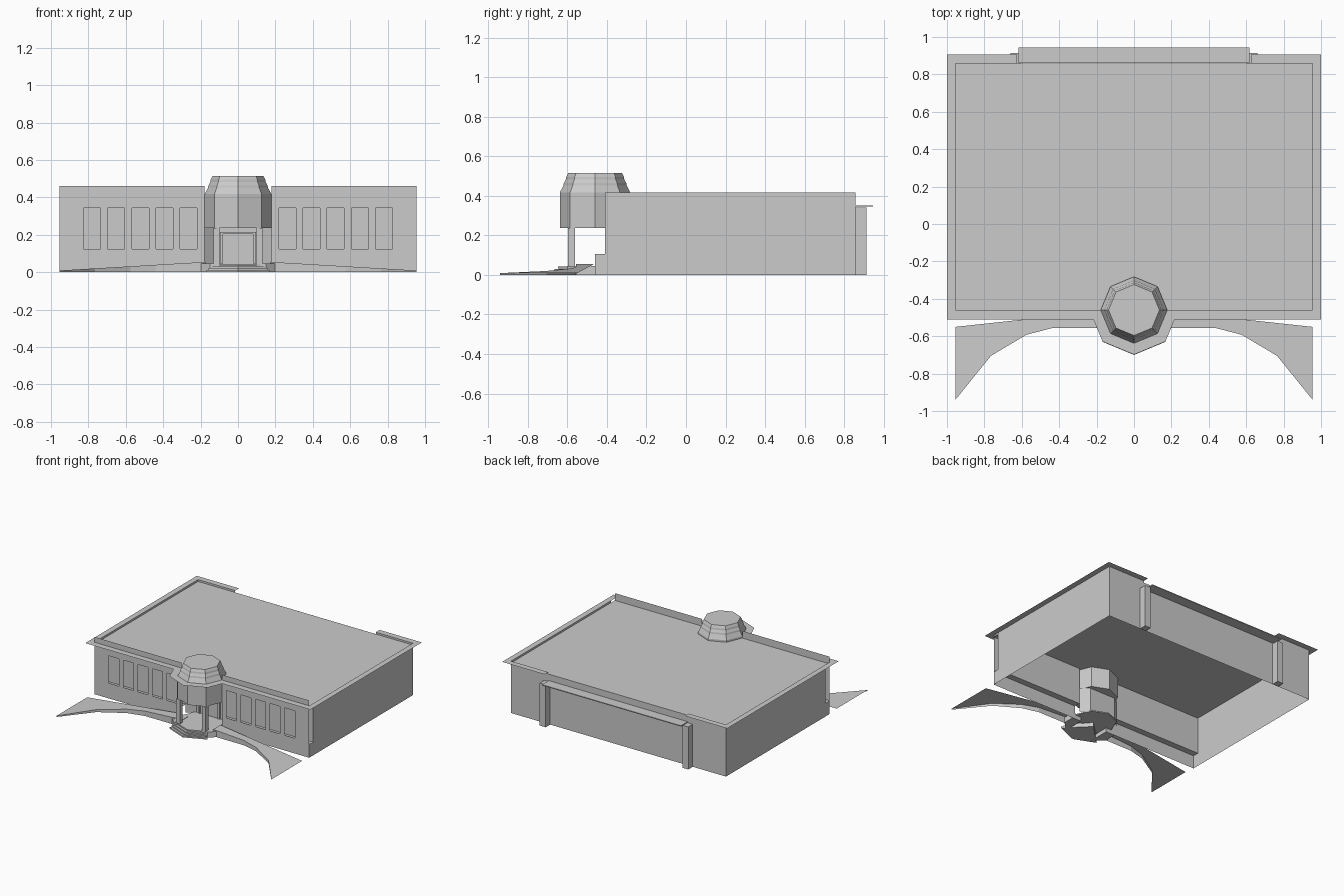
import bpy, bmesh
from math import cos, sin, pi

if "Cube" in bpy.data.objects:
    bpy.data.objects.remove(bpy.data.objects["Cube"])

CY = -0.46          # centre of the octagonal porch, also the front wall plane
WX, BACK = 0.955, 0.857
EAVE, ROOF, TOP = 0.417, 0.402, 0.46


def mesh(name, polys):
    """Object from a list of polygons, each a list of points."""
    bm = bmesh.new()
    for p in polys:
        bm.faces.new([bm.verts.new(v) for v in p])
    bmesh.ops.remove_doubles(bm, verts=bm.verts, dist=1e-5)
    me = bpy.data.meshes.new(name)
    bm.to_mesh(me)
    bm.free()
    ob = bpy.data.objects.new(name, me)
    bpy.context.collection.objects.link(ob)
    return ob


def flat(x0, x1, y0, y1, z):
    return [(x0, y0, z), (x1, y0, z), (x1, y1, z), (x0, y1, z)]


def wall(a, b, z0, z1):
    return [(*a, z0), (*b, z0), (*b, z1), (*a, z1)]


def flip(polys):
    """Polygons plus their mirror images in x."""
    return polys + [[(-x, y, z) for x, y, z in reversed(p)] for p in polys]


def prism(pts, z0, z1):
    """Solid from a counter-clockwise plan outline."""
    sides = [wall(pts[i - 1], pts[i], z0, z1) for i in range(len(pts))]
    return sides + [[(*p, z1) for p in pts], [(*p, z0) for p in reversed(pts)]]


def box(x0, x1, y0, y1, z0, z1):
    return prism([(x0, y0), (x1, y0), (x1, y1), (x0, y1)], z0, z1)


def octa(r, first=0, last=8):
    """Octagon corners about the porch centre, corner 0 pointing to +x."""
    return [(r * cos(i * pi / 4), CY + r * sin(i * pi / 4)) for i in range(first, last)]


# front wall with open windows, rising into the parapet
xs = [0.178]
for i in range(5):
    xs += [0.218 + i * 0.1295, 0.309 + i * 0.1295]
xs.append(WX)
zs = [0, 0.123, 0.342, TOP]
front = []
for i in range(len(xs) - 1):
    for j in range(3):
        if not (i % 2 and j == 1):
            front.append(wall((xs[i], CY), (xs[i + 1], CY), zs[j], zs[j + 1]))
mesh("front_wall", flip(front))

# inner layer behind the windows with its sill
IY, SILL = -0.41, 0.106
mesh("window_backing", flip([wall((0.178, IY), (WX, IY), SILL, ROOF),
                             flat(0.178, WX, CY, IY, SILL)]))

# side and back walls, with the open slot at each front corner
mesh("side_walls", flip([wall((WX, CY), (WX, IY), 0, SILL),
                         wall((WX, IY), (WX, BACK), 0, SILL),
                         wall((WX, IY), (WX, BACK), SILL, EAVE)]))
mesh("back_wall", [wall((WX, BACK), (-WX, BACK), 0, ROOF)]
     + flip([wall((WX, BACK), (0.625, BACK), ROOF, EAVE)]))

# sunken roof and the thin eave around it
mesh("roof", [flat(-WX, WX, CY, BACK, ROOF)])
mesh("eave", flip([flat(WX, 1, CY, BACK, EAVE),
                   flat(0.178, 1, -0.51, CY, EAVE),
                   flat(0.625, 1, BACK, 0.905, EAVE)]))
inner, outer = octa(0.178, 4, 9), octa(0.238, 4, 9)
mesh("porch_eave", [[(*inner[i], EAVE), (*outer[i], EAVE), (*outer[i + 1], EAVE),
                     (*inner[i + 1], EAVE)] for i in range(4)])

# back canopy on two piers
mesh("back_canopy", box(-0.617, 0.617, 0.86, 0.945, 0.345, 0.352))
mesh("back_piers", flip(box(0.607, 0.66, BACK, 0.914, 0, 0.342)))

# octagonal drum and its stepped cap
mesh("porch_drum", prism(octa(0.178), 0.237, EAVE))
prof = [(0.178, EAVE), (0.16, 0.452), (0.158, 0.464), (0.148, 0.482),
        (0.146, 0.495), (0.136, 0.515)]
cap = []
for (r0, z0), (r1, z1) in zip(prof, prof[1:]):
    a, b = octa(r0), octa(r1)
    cap += [[(*a[i - 1], z0), (*a[i], z0), (*b[i], z1), (*b[i - 1], z1)] for i in range(8)]
cap.append([(*p, 0.515) for p in octa(prof[-1][0])])
mesh("porch_cap", cap)

# entrance: columns, recess walls, door and floor
mesh("porch_columns", flip(box(0.098, 0.132, -0.598, -0.562, 0.03, 0.237)))
mesh("entrance_recess", flip([wall((0.178, IY), (0.115, -0.36), 0.04, 0.237)])
     + [wall((-0.115, -0.36), (0.115, -0.36), 0.04, 0.237)])
mesh("door_frame", flip(box(0.08, 0.096, -0.372, -0.36, 0.045, 0.215))
     + box(-0.08, 0.08, -0.372, -0.36, 0.205, 0.215))
mesh("porch_floor", prism(octa(0.17), 0.033, 0.042))

# entrance steps, following the two front sides of the octagon
for k, (r, z) in enumerate([(0.24, 0.011), (0.222, 0.021), (0.204, 0.031), (0.187, 0.042)]):
    mesh(f"step_{k + 1}", prism([(0, CY)] + octa(r, 5, 8), 0 if k == 0 else z - 0.01, z))
corner = octa(0.178, 7, 8)[0]
mesh("step_cheeks", flip(prism([(0.12, -0.60), (0.15, -0.60), (0.2, -0.555), (0.2, CY), (0.12, CY)],
                               0, 0.045)))


# sloping curved ramps on both sides
def slope(x, y):
    return (x, y, 0.055 - 0.046 * (x - 0.17) / 0.785)


path = [(0.17, -0.557), (0.44, -0.557), (0.575, -0.592), (0.765, -0.705), (WX, -0.94)]
ramp = []
for (x0, y0), (x1, y1) in zip(path, path[1:]):
    w0, w1 = (CY - 0.09 * (x - 0.12) / 0.835 for x in (x0, x1))
    ramp.append([slope(x0, y0), slope(x1, y1), slope(x1, w1), slope(x0, w0)])
    ramp.append([(x0, y0, 0), (x1, y1, 0), slope(x1, y1), slope(x0, y0)])
mesh("ramps", flip(ramp))
